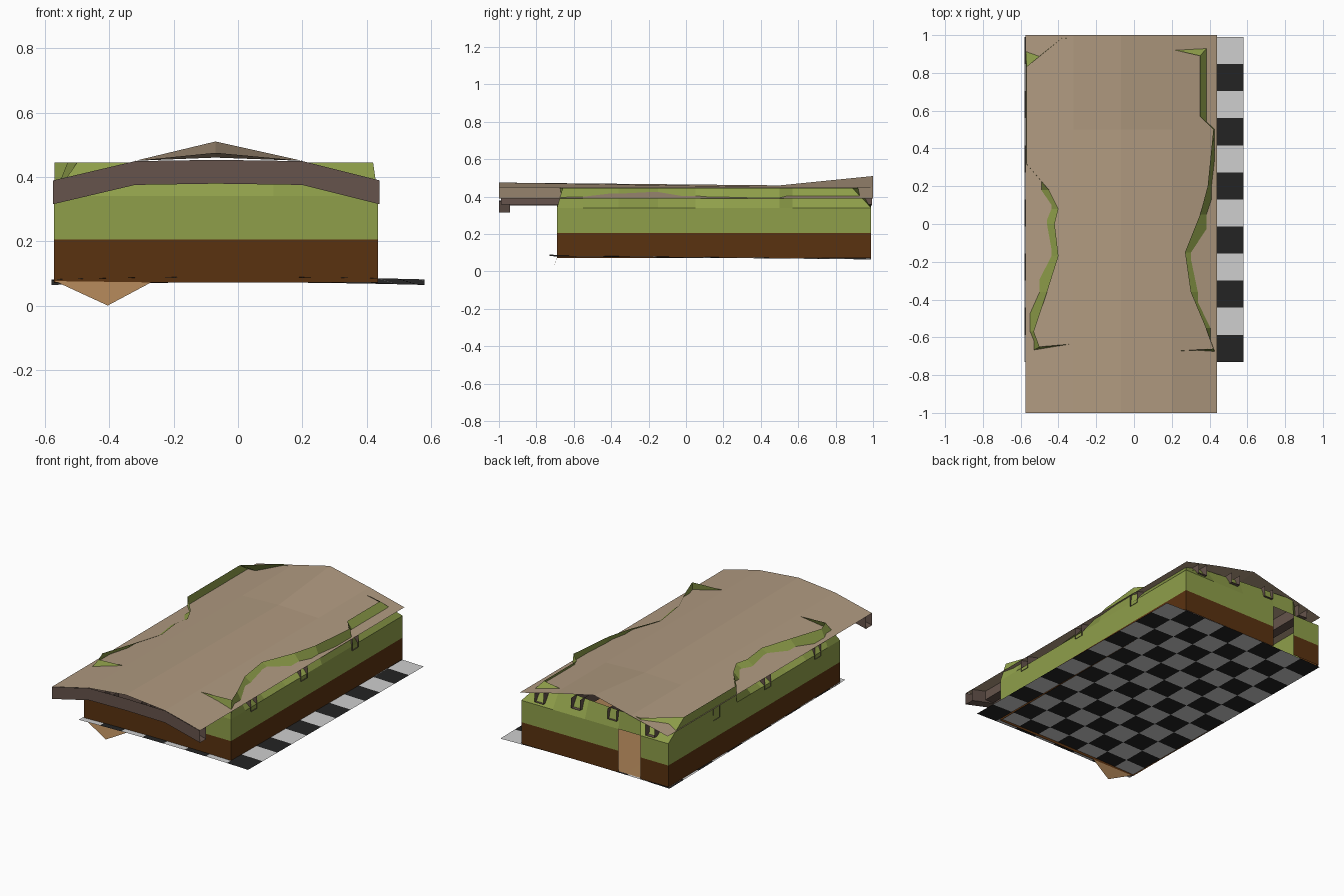
import bpy

if "Cube" in bpy.data.objects:
    bpy.data.objects.remove(bpy.data.objects["Cube"])

def mat(name, hexcol):
    c = [int(hexcol[i:i + 2], 16) / 255 for i in (0, 2, 4)]
    m = bpy.data.materials.new(name)
    m.diffuse_color = [((v + .055) / 1.055) ** 2.4 if v > .04 else v / 12.92 for v in c] + [1]
    m.use_nodes = True
    m.node_tree.nodes["Principled BSDF"].inputs["Base Color"].default_value = m.diffuse_color
    return m

TAN = mat("roof_tan", "B09A80")
GREEN = mat("wall_green", "8F9F4A")
BROWN = mat("panel_brown", "5A3210")
BEAM = mat("beam_brown", "66544C")
LIGHT = mat("tile_light", "CECECE")
DARK = mat("tile_dark", "242424")
EARTH = mat("subfloor_tan", "A87F54")

def make(name, verts, faces, mats, rule=None):
    me = bpy.data.meshes.new(name)
    me.from_pydata(verts, [], faces)
    for m in mats:
        me.materials.append(m)
    if rule:
        for p in me.polygons:
            p.material_index = rule(p)
    ob = bpy.data.objects.new(name, me)
    bpy.context.collection.objects.link(ob)
    return ob

def loft(name, rings, mats, closed=False, skip=None):
    """Quads between successive point rows."""
    n = len(rings[0])
    verts = [p for r in rings for p in r]
    faces = []
    for k in range(len(rings) - 1):
        for i in range(n if closed else n - 1):
            if skip and skip(k, i):
                continue
            j = (i + 1) % n
            faces.append((k * n + i, k * n + j, (k + 1) * n + j, (k + 1) * n + i))
    return make(name, verts, faces, mats)

# checkered floor, gently bowed
NX, NY = 8, 12
def floor_z(x, y):
    return .074 - .01 * y + .008 * (1 - (x / .58) ** 2)
rows = []
for j in range(NY + 1):
    y = -.73 + 1.72 * j / NY
    rows.append([(-.58 + .145 * i, y, floor_z(-.58 + .145 * i, y)) for i in range(NX + 1)])
fl = loft("checker_floor", rows, [LIGHT, DARK])
for p in fl.data.polygons:
    p.material_index = (p.index % NX + p.index // NX) % 2

# thin subfloor just above, with one corner drooping at the front
xs = [-.57, -.41, -.27, .08, .43]
rows = [[(x, y, floor_z(x, y) + .003) for x in xs] for y in (-.69, -.2, .4, .98)]
make("drooping_flap", [(-.57, -.69, .076), (-.405, -.715, 0), (-.27, -.69, .072)], [(0, 1, 2)], [EARTH])
loft("subfloor", rows, [EARTH])

# walls: (plan at foot, plan at ragged top), counter-clockwise from front right
L, R, F, B = -.572, .435, -.69, .99
right = [(.38, -.55), (.30, -.36), (.27, -.15), (.35, .05), (.39, .2), (.42, .5), (.35, .57)]
back = [(.22, .92), (0, .95), (-.23, .97), (-.38, .985)]
left = [(-.57, .32), (-.45, .18), (-.40, .08), (-.42, 0), (-.40, -.17), (-.46, -.36), (-.53, -.57)]
front = [(-.27, -.63), (.11, -.68)]
pairs = [((R, F), (.42, -.66))] + [((R, y), (x, y)) for x, y in right]
pairs += [((R, B), (.35, .89))] + [((x, B), (x, y)) for x, y in back]
pairs += [((L, B), (-.57, .83))] + [((L, y), (x, y)) for x, y in left]
pairs += [((L, F), (-.5, -.65))] + [((x, F), (x, y)) for x, y in front]
foot = [p[0] for p in pairs]
top = [p[1] for p in pairs]
door = foot.index((-.23, B))

def ring(plan, z):
    return [(x, y, z) for x, y in plan]
loft("lower_panelling", [ring(foot, .072), ring(foot, .205)], [BROWN], True, lambda k, i: i == door)
loft("upper_walls", [ring(foot, .205), ring(foot, .34), ring(top, .445)], [GREEN], True,
     lambda k, i: i == door and k == 0)

# roof sheet with raised back gable
RX = [-.575, -.32, -.07, .2, .44]
def roof_row(y, crown):
    return [(x, y, z) for x, z in zip(RX, (.39, .45, crown, .45, .39))]
loft("roof", [roof_row(-1, .475), roof_row(.5, .46), roof_row(1, .51)], [TAN])

# cross beams following the roof curve; open-ended channels
def roof_z(x):
    zs = (.389, .449, .453, .449, .389)
    for k in range(4):
        if x <= RX[k + 1]:
            t = (x - RX[k]) / (RX[k + 1] - RX[k])
            return zs[k] + t * (zs[k + 1] - zs[k])
    return zs[4]

def cross_beam(name, y):
    def row(yy, drop):
        return [(x, yy, roof_z(x) - drop) for x in RX]
    a, b = y - .03, y + .03
    loft(name, [row(a, 0), row(a, .074), row(b, .074), row(b, 0)], [BEAM])

cross_beam("front_fascia", -.97)
for i, y in enumerate((-.47, .02, .52)):
    cross_beam(f"cross_beam_{i + 1}", y)

# long beams running front to back
for i, x in enumerate((-.45, -.19, .06, .31)):
    a, b = x - .03, x + .03
    sec = [(a, roof_z(a) - .001), (a, roof_z(x) - .065), (b, roof_z(x) - .065), (b, roof_z(b) - .001)]
    loft(f"long_beam_{i + 1}", [[(px, y, pz) for px, pz in sec] for y in (-.99, .995)], [BEAM])
